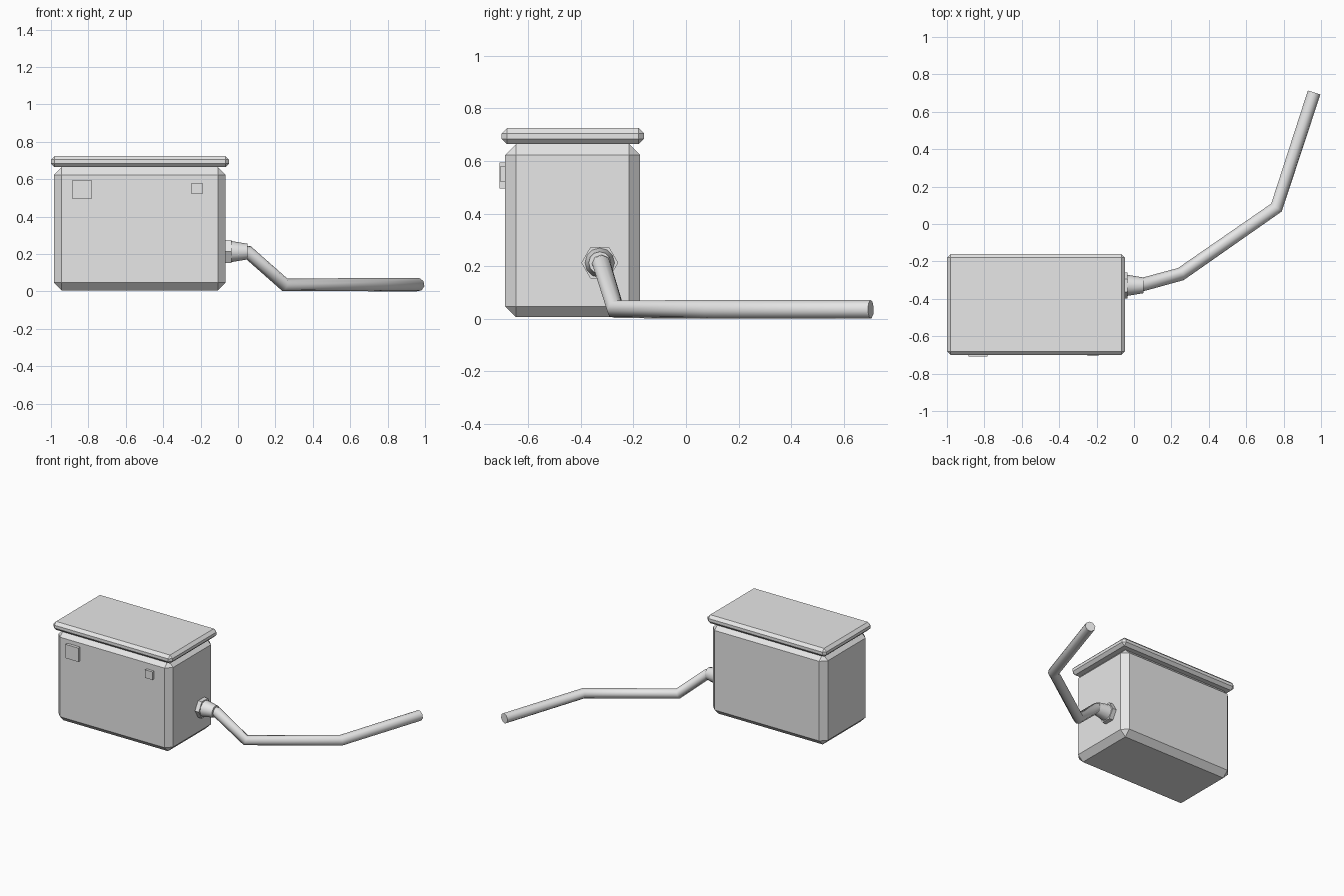
import bpy, bmesh, math
from mathutils import Matrix

if "Cube" in bpy.data.objects:
    bpy.data.objects.remove(bpy.data.objects["Cube"])

grey = bpy.data.materials.new("plain grey")
grey.diffuse_color = (0.8, 0.8, 0.8, 1)
grey.use_nodes = True
grey.node_tree.nodes["Principled BSDF"].inputs["Base Color"].default_value = grey.diffuse_color


def add_mesh(name, bm):
    me = bpy.data.meshes.new(name)
    bm.to_mesh(me)
    bm.free()
    me.materials.append(grey)
    ob = bpy.data.objects.new(name, me)
    bpy.context.collection.objects.link(ob)
    return ob


def box(name, lo, hi, bevel=0.0):
    """Box between two corners with chamfered edges."""
    bm = bmesh.new()
    bmesh.ops.create_cube(bm, size=1)
    for v in bm.verts:
        v.co = [(a + b) / 2 + c * (b - a) for a, b, c in zip(lo, hi, v.co)]
    if bevel:
        bmesh.ops.bevel(bm, geom=bm.edges[:], offset=bevel, segments=1,
                        affect='EDGES', profile=0.5)
    return add_mesh(name, bm)


def x_cone(name, x0, x1, r0, r1, sides, y=-0.328, z=0.213):
    """Cone or prism lying along x."""
    bm = bmesh.new()
    bmesh.ops.create_cone(bm, cap_ends=True, segments=sides, radius1=r0,
                          radius2=r1, depth=x1 - x0)
    turn = Matrix.Rotation(math.pi / 2, 4, 'Y')
    bm.transform(Matrix.Translation(((x0 + x1) / 2, y, z)) @ turn)
    return add_mesh(name, bm)


def smooth(ob):
    bpy.ops.object.select_all(action='DESELECT')
    ob.select_set(True)
    bpy.context.view_layer.objects.active = ob
    bpy.ops.object.shade_smooth_by_angle(angle=math.radians(50))


# Chamfered case and overhanging lid
box("case_body", (-0.985, -0.688, 0.006), (-0.066, -0.175, 0.664), 0.041)
box("case_lid", (-1.0, -0.701, 0.664), (-0.048, -0.16, 0.725), 0.02)

# Plates on the front
box("large_front_plate", (-0.885, -0.709, 0.495), (-0.783, -0.68, 0.595))
box("small_front_plate", (-0.249, -0.707, 0.522), (-0.19, -0.68, 0.58))

# Hose fitting: hexagonal nut, then a tapered sleeve
x_cone("fitting_nut", -0.075, -0.035, 0.07, 0.07, 6).data.transform(
    Matrix.Translation((0, -0.328, 0.213)) @ Matrix.Rotation(math.pi / 2, 4, 'X')
    @ Matrix.Translation((0, 0.328, -0.213)))
# turn the nut so two corners point along y
nut = bpy.data.objects["fitting_nut"]
if max(v.co.y for v in nut.data.vertices) < -0.328 + 0.065:
    nut.data.transform(
        Matrix.Translation((0, -0.328, 0.213)) @ Matrix.Rotation(math.pi / 6, 4, 'X')
        @ Matrix.Translation((0, 0.328, -0.213)))
smooth(x_cone("fitting_sleeve", -0.04, 0.05, 0.057, 0.042, 12))

# Bent hose running along the ground
path = [(0.0, -0.328, 0.213), (0.055, -0.321, 0.208), (0.25, -0.268, 0.036),
        (0.762, 0.088, 0.036), (0.963, 0.703, 0.036)]
cu = bpy.data.curves.new("hose", 'CURVE')
cu.dimensions = '3D'
cu.bevel_depth = 0.036
cu.bevel_resolution = 2
cu.use_fill_caps = True
sp = cu.splines.new('POLY')
sp.points.add(len(path) - 1)
for p, co in zip(sp.points, path):
    p.co = (*co, 1)
cu.materials.append(grey)
hose = bpy.data.objects.new("hose", cu)
bpy.context.collection.objects.link(hose)
bpy.ops.object.select_all(action='DESELECT')
hose.select_set(True)
bpy.context.view_layer.objects.active = hose
bpy.ops.object.convert(target='MESH')
smooth(bpy.context.view_layer.objects.active)
